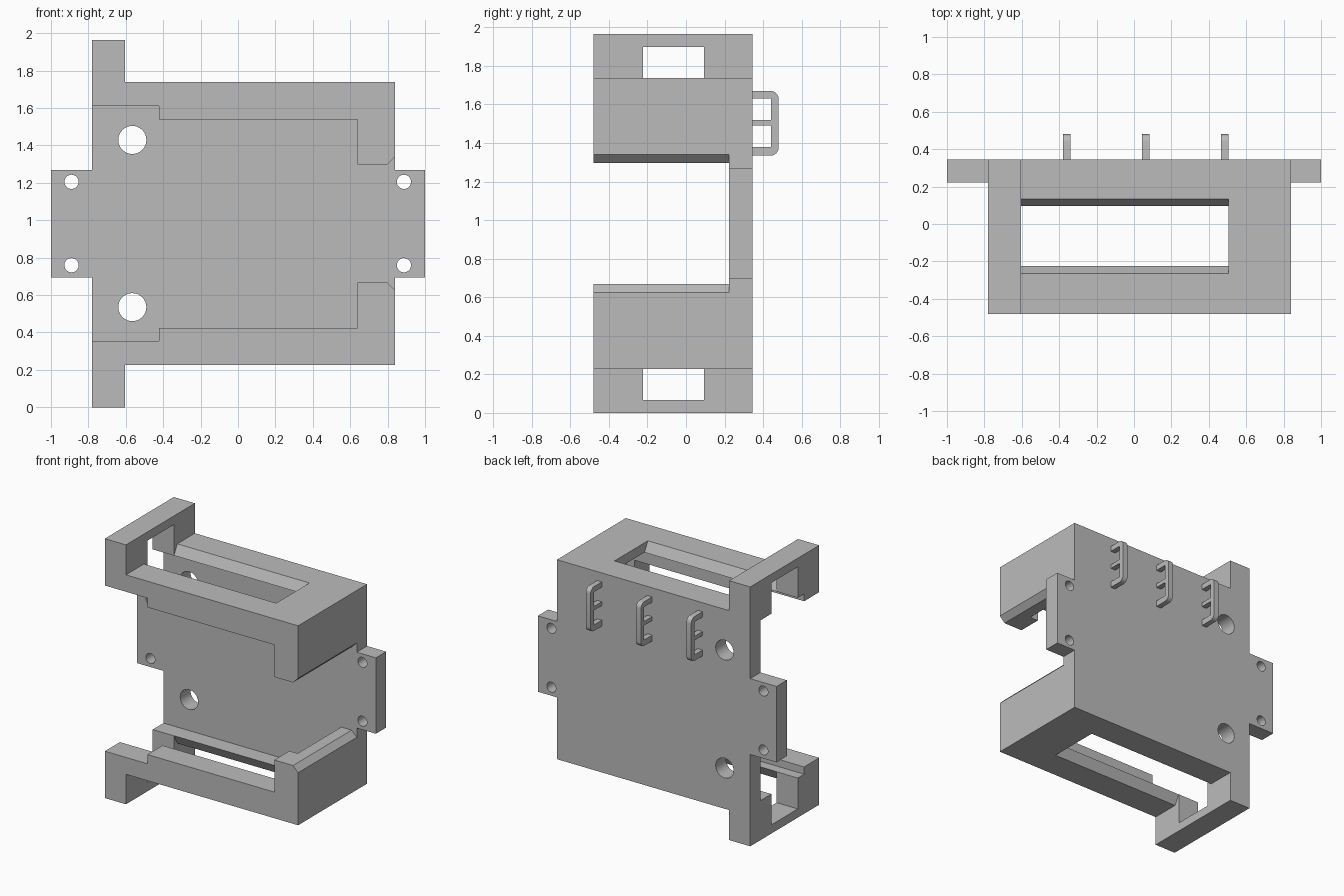
import bpy, bmesh, math
from mathutils import Vector

if "Cube" in bpy.data.objects:
    bpy.data.objects.remove(bpy.data.objects["Cube"])

H = 1.965            # total height
MID = H / 2          # the part is symmetric about this height

grey = bpy.data.materials.new("plain grey")
grey.diffuse_color = (0.5, 0.5, 0.5, 1)
grey.use_nodes = True
grey.node_tree.nodes["Principled BSDF"].inputs["Base Color"].default_value = grey.diffuse_color


def prism(name, profile, axis, lo, hi):
    """Extrude a profile along 'y' (points are x,z) or along 'x' (points are y,z)."""
    bm = bmesh.new()
    if axis == 'y':
        pts = [Vector((a, lo, b)) for a, b in profile]
        step = Vector((0, hi - lo, 0))
    else:
        pts = [Vector((lo, a, b)) for a, b in profile]
        step = Vector((hi - lo, 0, 0))
    face = bm.faces.new([bm.verts.new(p) for p in pts])
    new = bmesh.ops.extrude_face_region(bm, geom=[face])["geom"]
    bmesh.ops.translate(bm, vec=step, verts=[v for v in new if isinstance(v, bmesh.types.BMVert)])
    bmesh.ops.recalc_face_normals(bm, faces=bm.faces)
    me = bpy.data.meshes.new(name)
    bm.to_mesh(me)
    bm.free()
    me.materials.append(grey)
    ob = bpy.data.objects.new(name, me)
    bpy.context.collection.objects.link(ob)
    return ob


def rect(a0, a1, b0, b1):
    return [(a0, b0), (a1, b0), (a1, b1), (a0, b1)]


def circle(cx, cz, r, n=32):
    return [(cx + r * math.cos(2 * math.pi * i / n), cz + r * math.sin(2 * math.pi * i / n))
            for i in range(n)]


def mirrored(upper):
    """Complete a profile with its mirror image below mid height."""
    return upper + [(a, H - b) for a, b in reversed(upper)]


def cut(ob, cutter):
    bpy.context.view_layer.objects.active = ob
    mod = ob.modifiers.new("cut", 'BOOLEAN')
    mod.operation = 'DIFFERENCE'
    mod.solver = 'EXACT'
    mod.object = cutter
    bpy.ops.object.modifier_apply(modifier=mod.name)
    bpy.data.objects.remove(cutter)


# Bracket: full front outline through the whole depth
body = prism("bracket_body", mirrored([
    (-1, 1.27), (-0.78, 1.27), (-0.78, H), (-0.603, H), (-0.603, 1.738),
    (0.84, 1.738), (0.84, 1.27), (1, 1.27)]), 'y', -0.48, 0.345)

# Front opening between the two lips, leaving the back plate
cut(body, prism("opening", mirrored([
    (-1.2, 1.61), (-0.423, 1.61), (-0.423, 1.54), (0.64, 1.54),
    (0.64, 1.297), (0.797, 1.297), (0.84, 1.34), (1.2, 1.34)]), 'y', -0.6, 0.222))

# Wider cavity behind the lips
cut(body, prism("cavity", rect(-1.2, 0.71, H - 1.665, 1.665), 'y', -0.30, 0.222))

# Slot through both rails and the end columns
cut(body, prism("slot", rect(-0.224, 0.093, 0.066, H - 0.066), 'x', -1.2, 0.505))

# Flared slot edges on the top and bottom rails
flare = [(-0.298, 1.80), (-0.19, 1.60), (0.06, 1.60), (0.168, 1.80)]
cut(body, prism("flare_top", flare, 'x', -0.603, 0.505))
cut(body, prism("flare_bottom", [(a, H - b) for a, b in flare], 'x', -0.603, 0.505))

# Large and small mounting holes
for dz, holes in ((0.447, [(-0.565, 0.075)]), (0.223, [(-0.89, 0.038), (0.887, 0.038)])):
    for x, r in holes:
        for s in (-1, 1):
            cut(body, prism("hole", circle(x, MID + s * dz, r), 'y', -0.1, 0.6))

# Cable loops on the back: E-shaped with rounded outer corners
R = 0.04
top = [(0.48 - R + R * math.sin(t), 1.67 - R + R * math.cos(t))
       for t in (i * math.pi / 12 for i in range(7))]
bottom = [(y, 3.005 - z) for y, z in reversed(top)]
loop = ([(0.34, 1.67)] + top + bottom +
        [(0.34, 1.335), (0.34, 1.38), (0.44, 1.38), (0.44, 1.49), (0.34, 1.49),
         (0.34, 1.52), (0.44, 1.52), (0.44, 1.63), (0.34, 1.63)])
loops = [prism(f"cable_loop_{i + 1}", loop, 'x', x - 0.02, x + 0.02)
         for i, x in enumerate((-0.36, 0.062, 0.484))]

# Smooth only the round surfaces
bpy.ops.object.select_all(action='DESELECT')
for ob in [body] + loops:
    ob.select_set(True)
bpy.context.view_layer.objects.active = body
bpy.ops.object.shade_smooth_by_angle(angle=math.radians(25))
